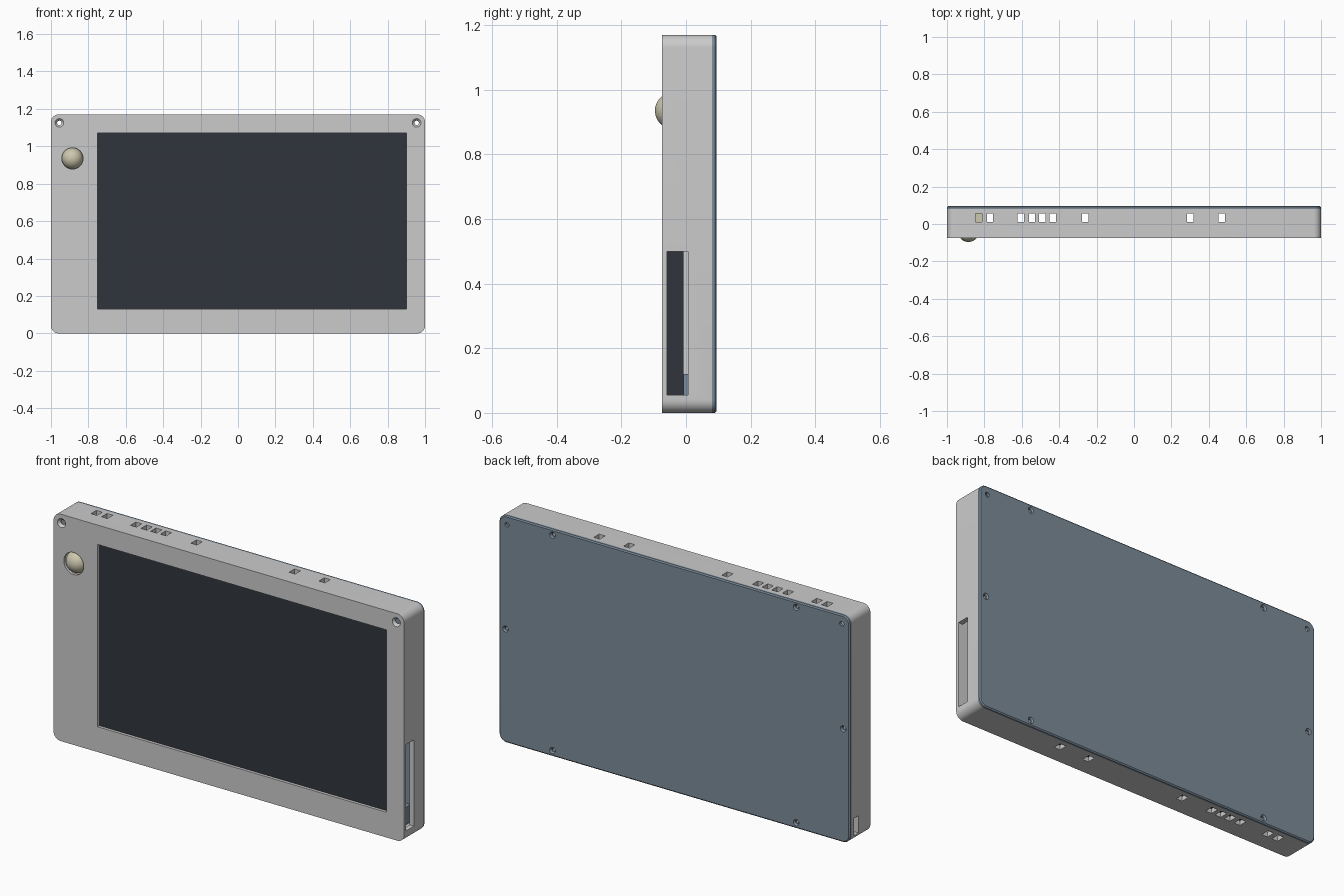
import bpy, bmesh, math
from mathutils import Matrix, Vector

if "Cube" in bpy.data.objects:
    bpy.data.objects.remove(bpy.data.objects["Cube"])

H = 1.17                                   # total height
FRONT, JOINT, BACK = -0.074, 0.08, 0.095   # key depths


def material(name, rgb):
    m = bpy.data.materials.new(name)
    m.diffuse_color = (*rgb, 1)
    m.use_nodes = True
    m.node_tree.nodes["Principled BSDF"].inputs["Base Color"].default_value = m.diffuse_color
    return m


def finish(bm, name, mat=None):
    bmesh.ops.recalc_face_normals(bm, faces=bm.faces)
    me = bpy.data.meshes.new(name)
    bm.to_mesh(me)
    bm.free()
    ob = bpy.data.objects.new(name, me)
    bpy.context.collection.objects.link(ob)
    if mat:
        me.materials.append(mat)
    return ob


def rounded_loft(name, rings, radius=0.04, mat=None, seg=8):
    """Rounded rectangle outlines (depth, inset) skinned into one closed solid."""
    bm = bmesh.new()
    loops = []
    for y, inset in rings:
        loop = []
        for k, (sx, sz) in enumerate([(1, 1), (-1, 1), (-1, -1), (1, -1)]):
            cx, cz = sx * (1 - radius), H / 2 + sz * (H / 2 - radius)
            for i in range(seg + 1):
                a = math.pi / 2 * (k + i / seg)
                r = radius - inset
                loop.append(bm.verts.new((cx + r * math.cos(a), y, cz + r * math.sin(a))))
        loops.append(loop)
    for a, b in zip(loops, loops[1:]):
        for i in range(len(a)):
            j = (i + 1) % len(a)
            bm.faces.new((a[i], a[j], b[j], b[i]))
    bm.faces.new(loops[0])
    bm.faces.new(loops[-1])
    return finish(bm, name, mat)


def box(name, x, y, z, mat=None):
    bm = bmesh.new()
    c = Vector([(p[0] + p[1]) / 2 for p in (x, y, z)])
    s = [p[1] - p[0] for p in (x, y, z)]
    bmesh.ops.create_cube(bm, size=1, matrix=Matrix.Translation(c) @ Matrix.Diagonal((*s, 1)))
    return finish(bm, name, mat)


def cone(name, x, z, y0, y1, r0, r1, mat=None, seg=32):
    """Round solid along y, radius r0 at y0 and r1 at y1."""
    bm = bmesh.new()
    m = Matrix.Translation((x, (y0 + y1) / 2, z)) @ Matrix.Rotation(-math.pi / 2, 4, 'X')
    bmesh.ops.create_cone(bm, cap_ends=True, segments=seg, radius1=r0, radius2=r1,
                          depth=y1 - y0, matrix=m)
    return finish(bm, name, mat)


def cut(target, cutter):
    cutter.hide_render = True
    mod = target.modifiers.new("cut", 'BOOLEAN')
    mod.operation, mod.solver, mod.object = 'DIFFERENCE', 'EXACT', cutter
    bpy.context.view_layer.objects.active = target
    bpy.ops.object.modifier_apply(modifier=mod.name)
    bpy.data.objects.remove(cutter)


def smooth(ob):
    bpy.ops.object.select_all(action='DESELECT')
    ob.select_set(True)
    bpy.context.view_layer.objects.active = ob
    bpy.ops.object.shade_smooth_by_angle(angle=math.radians(30))


blue = material("slate_blue", (0.20, 0.26, 0.32))
dark = material("screen_dark", (0.03, 0.035, 0.045))
cream = material("lens_cream", (0.60, 0.57, 0.42))

# Front housing, a hollow tray open at the back
wall = 0.025
shell = rounded_loft("front_housing", [(FRONT, 0), (JOINT, 0), (JOINT, wall), (-0.059, wall)])

# Screen window, sensor opening, side slot and small side port
cut(shell, box("window_cutter", (-0.75, 0.90), (-0.1, -0.04), (0.13, 1.07)))
cut(shell, cone("sensor_cutter", -0.885, 0.935, -0.1, -0.045, 0.057, 0.057))
cut(shell, box("slot_cutter", (0.95, 1.05), (-0.0585, 0.006), (0.055, 0.50)))
cut(shell, box("port_cutter", (-1.05, -0.95), (0.022, 0.06), (0.03, 0.12)))

# Vent holes through the top and bottom walls
for x in (-0.83, -0.77, -0.605, -0.545, -0.49, -0.435, -0.26, 0.30, 0.47):
    cut(shell, box("vent_cutter", (x - 0.017, x + 0.017), (0.012, 0.056), (-0.1, 1.3)))

# Back plate with a chamfered rim
plate = rounded_loft("back_plate", [(JOINT, 0), (0.09, 0), (BACK, 0.006)], mat=blue)

# Countersunk mounting holes in the upper corners, right through
for x in (-0.955, 0.955):
    cut(shell, cone("hole_cutter", x, 1.125, -0.1, 0.0, 0.012, 0.012))
    cut(shell, cone("sink_cutter", x, 1.125, FRONT - 0.001, FRONT + 0.012, 0.024, 0.012))
    cut(plate, cone("hole_cutter", x, 1.125, 0.05, 0.12, 0.012, 0.012))

# Back plate screw holes with bosses behind them
for x, z in [(s * 0.695, z) for s in (-1, 1) for z in (0.03, 1.14)] + [(-0.963, 0.585), (0.963, 0.585)]:
    cone("screw_boss", x, z, 0.0, JOINT, 0.025, 0.025)
    cut(plate, cone("hole_cutter", x, z, 0.07, 0.12, 0.009, 0.009, seg=20))
    cut(plate, cone("sink_cutter", x, z, BACK - 0.008, BACK + 0.001, 0.009, 0.017, seg=20))

# Display panel behind the window
box("display_panel", (-0.78, 0.905), (-0.0588, -0.008), (0.05, 1.10), dark)

# Support block on the inside of the back plate
box("support_block", (0.80, 0.93), (-0.007, JOINT), (0.03, 0.12), blue)

# Domed motion sensor and its base
bm = bmesh.new()
bmesh.ops.create_uvsphere(bm, u_segments=40, v_segments=24, radius=0.057,
                          matrix=Matrix.Translation((-0.885, -0.039, 0.935)))
dome = finish(bm, "sensor_dome", cream)
box("sensor_base", (-0.965, -0.80), (-0.035, 0.06), (0.86, 1.01), cream)

for ob in (shell, plate, dome):
    smooth(ob)
